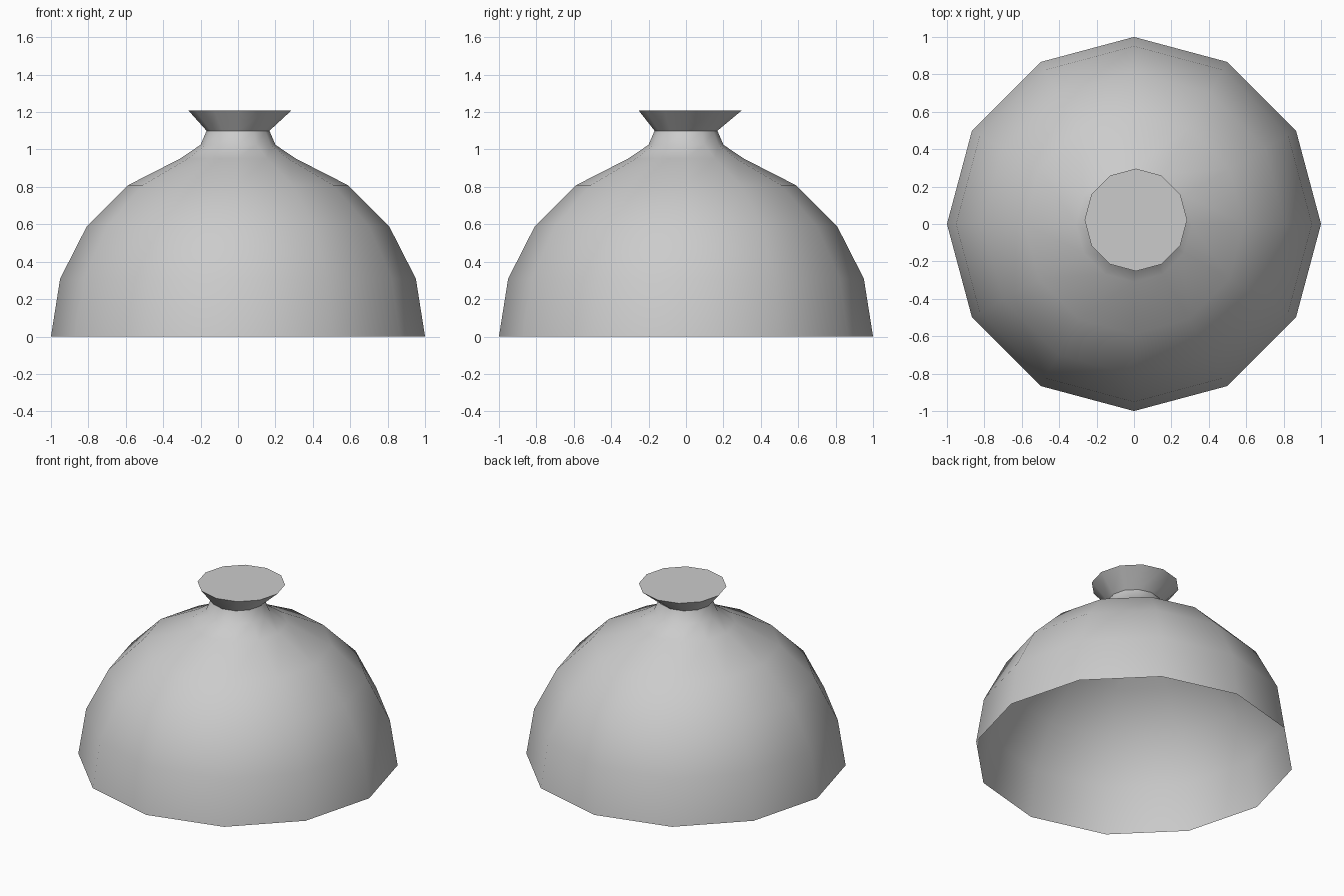
import bpy, bmesh, math

if "Cube" in bpy.data.objects:
    bpy.data.objects.remove(bpy.data.objects["Cube"])

SIDES = 12


def add_ring(bm, radius, z, cx=0.0, cy=0.0):
    step = 2 * math.pi / SIDES
    return [bm.verts.new((cx + radius * math.cos(i * step),
                          cy + radius * math.sin(i * step), z))
            for i in range(SIDES)]


bm = bmesh.new()

# Dome: lower rings of a half sphere, open underneath
rings = [add_ring(bm, math.cos(math.radians(a)), math.sin(math.radians(a)))
         for a in range(0, 90, 18)]

# Neck and flared knob, whose rim sits slightly off centre
rings.append(add_ring(bm, 0.20, 1.025))
rings.append(add_ring(bm, 0.168, 1.10))
rings.append(add_ring(bm, 0.274, 1.207, 0.01, 0.022))

# Skin the rings and cap the knob
for low, high in zip(rings, rings[1:]):
    for i in range(SIDES):
        j = (i + 1) % SIDES
        bm.faces.new((low[i], low[j], high[j], high[i]))
bm.faces.new(rings[-1])

mesh = bpy.data.meshes.new("domed_lid")
bm.to_mesh(mesh)
bm.free()
lid = bpy.data.objects.new("domed_lid", mesh)
bpy.context.collection.objects.link(lid)

# Smooth dome with crisp knob edges
bpy.context.view_layer.objects.active = lid
lid.select_set(True)
bpy.ops.object.shade_smooth_by_angle(angle=math.radians(50))
